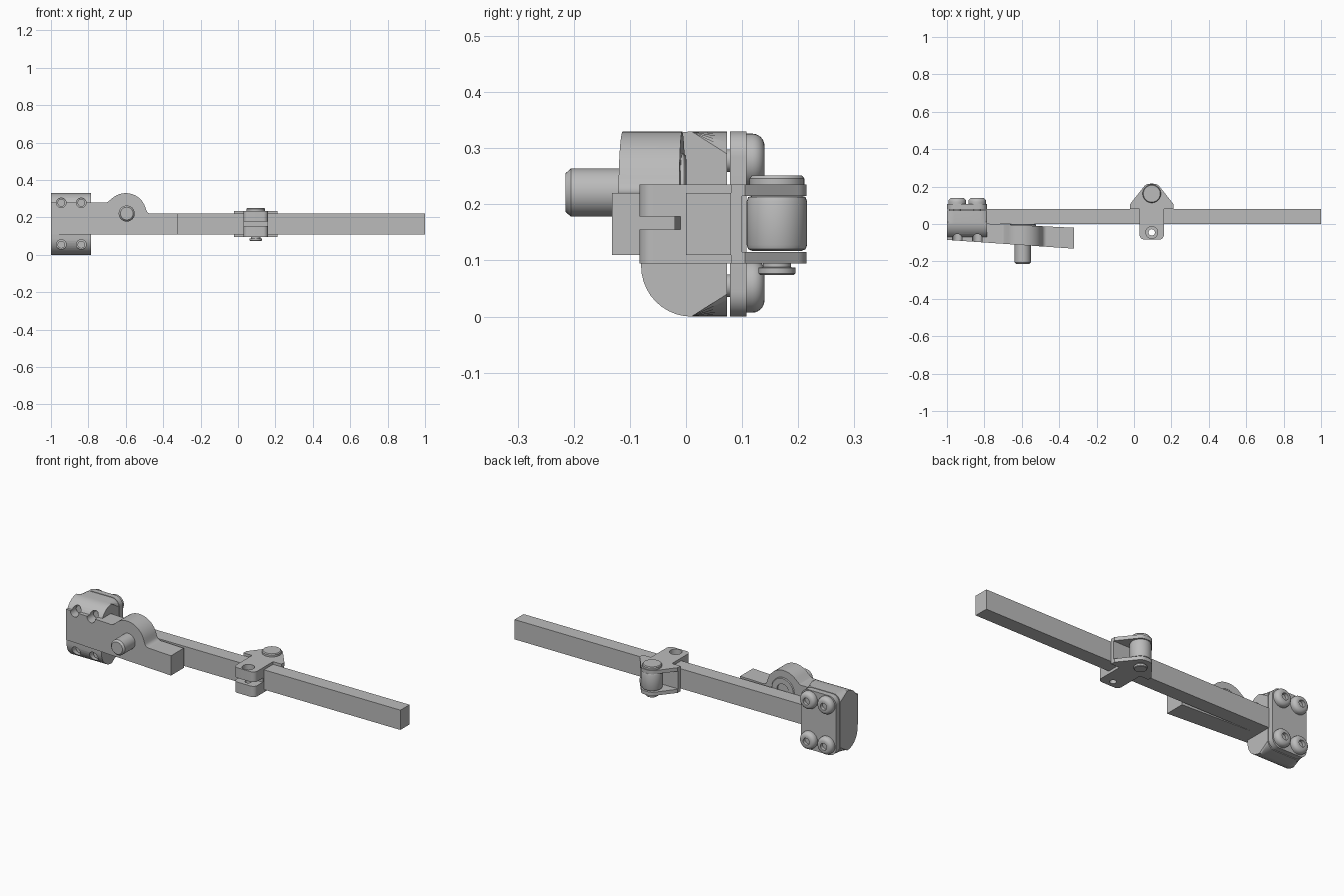
import bpy, bmesh
from math import sin, cos, pi, radians
from mathutils import Vector

old = bpy.data.objects.get("Cube")
if old:
    bpy.data.objects.remove(old, do_unlink=True)

grey = bpy.data.materials.new("plain grey metal")
grey.use_nodes = True
COLOUR = (0.5, 0.5, 0.5, 1)
grey.diffuse_color = COLOUR
grey.node_tree.nodes["Principled BSDF"].inputs["Base Color"].default_value = COLOUR

parts = []
# Maps (profile a, profile b, distance along axis) to x, y, z
PLACE = {"x": lambda a, b, d: (d, a, b),
         "y": lambda a, b, d: (a, d, b),
         "z": lambda a, b, d: (a, b, d)}


def finish(name, bm, part=True):
    bmesh.ops.recalc_face_normals(bm, faces=bm.faces)
    mesh = bpy.data.meshes.new(name)
    bm.to_mesh(mesh)
    bm.free()
    mesh.materials.append(grey)
    ob = bpy.data.objects.new(name, mesh)
    bpy.context.collection.objects.link(ob)
    if part:
        parts.append(ob)
    return ob


def fillet(corners, steps=8):
    """Outline from (a, b, radius) corners, each rounded by its radius."""
    out = []
    for i, (a, b, r) in enumerate(corners):
        p = Vector((a, b))
        if not r:
            out.append(p)
            continue
        u = (Vector(corners[i - 1][:2]) - p).normalized()
        v = (Vector(corners[(i + 1) % len(corners)][:2]) - p).normalized()
        half = u.angle(v) / 2
        centre = p + (u + v).normalized() * r / sin(half)
        reach = r * cos(half) / sin(half)
        start, end = p + u * reach - centre, p + v * reach - centre
        sweep = pi - 2 * half
        for k in range(steps + 1):
            t = k / steps
            out.append(centre + (start * sin((1 - t) * sweep) + end * sin(t * sweep)) / sin(sweep))
    return out


def rect(a0, a1, b0, b1, r=0):
    return fillet([(a0, b0, r), (a1, b0, r), (a1, b1, r), (a0, b1, r)])


def prism_mesh(outline, axis, lo, hi):
    bm = bmesh.new()
    rings = [[bm.verts.new(PLACE[axis](a, b, d)) for a, b in outline] for d in (lo, hi)]
    for ring in rings:
        bm.faces.new(ring)
    n = len(outline)
    for i in range(n):
        j = (i + 1) % n
        bm.faces.new((rings[0][i], rings[0][j], rings[1][j], rings[1][i]))
    return bm


def prism(name, outline, axis, lo, hi, part=True):
    return finish(name, prism_mesh(outline, axis, lo, hi), part)


def lathe(name, profile, axis, a, b, part=True, n=32):
    """Turn a (radius, distance) profile about an axis through (a, b)."""
    bm = bmesh.new()
    rings = [[bm.verts.new(PLACE[axis](a + r * cos(2 * pi * k / n), b + r * sin(2 * pi * k / n), d))
              for k in range(n)] for r, d in profile]
    for p, q in zip(rings, rings[1:]):
        for k in range(n):
            m = (k + 1) % n
            bm.faces.new((p[k], p[m], q[m], q[k]))
    bm.faces.new(rings[0])
    bm.faces.new(rings[-1])
    return finish(name, bm, part)


def cut(target, cutters):
    bpy.context.view_layer.objects.active = target
    for c in cutters:
        mod = target.modifiers.new("cut", "BOOLEAN")
        mod.operation, mod.solver, mod.object = "DIFFERENCE", "EXACT", c
        bpy.ops.object.modifier_apply(modifier=mod.name)


# Long square bar
prism("long_bar", rect(-0.99, 1, 0.0, 0.08), "z", 0.11, 0.22)

# Side arm with a round boss, thickened and angled slightly outwards
boss = [(-0.6 + 0.11 * cos(radians(t)), 0.22 + 0.11 * sin(radians(t)), 0) for t in range(15, 136, 6)]
arm_outline = fillet([(-1, 0.11, 0), (-0.32, 0.11, 0), (-0.32, 0.22, 0), (-0.483, 0.22, 0.025)]
                     + boss + [(-0.70, 0.28, 0.02), (-1, 0.28, 0)])
bm = prism_mesh(arm_outline, "y", 0, 1)
for v in bm.verts:
    along = v.co.x + 1
    v.co.y = 0.012 - 0.047 * along if v.co.y > 0.5 else -0.085 - 0.069 * along
arm = finish("side_arm", bm)

# Stud through the boss, with a socket head behind it
lathe("stud", [(0.034, -0.215), (0.043, -0.205), (0.043, -0.02)], "y", -0.595, 0.221)
lathe("stud_head", [(0.07, -0.03), (0.07, -0.004), (0.066, 0), (0.036, 0), (0.036, -0.018)],
      "y", -0.595, 0.221)

# Clamp block with rounded front and ends
block_outline = fillet([(-0.08, 0, 0.09), (0.073, 0, 0), (0.073, 0.33, 0), (-0.08, 0.33, 0.09)], 10)
bm = prism_mesh(block_outline, "x", -1, -0.785)
rim = [e for e in bm.edges
       if abs(e.verts[0].co.x - e.verts[1].co.x) < 1e-5
       and not all(v.co.y > 0.07 for v in e.verts)]
bmesh.ops.bevel(bm, geom=rim, offset=0.04, segments=6, profile=0.5, affect="EDGES")
block = finish("clamp_block", bm)
prism("clamp_cap", rect(-1, -0.785, 0.0, 0.33, 0.045), "y", 0.078, 0.108)

# Four clamp bolts in counterbored holes
holes = []
for x in (-0.945, -0.838):
    for z in (0.055, 0.278):
        holes.append(lathe("bolt_hole", [(0.026, -0.25), (0.026, -0.035)], "y", x, z, False))
        lathe("bolt_shaft", [(0.02, -0.045), (0.02, 0.1)], "y", x, z)
        dome = [(0.026 + 0.022 * cos(t * pi / 12), 0.118 + 0.022 * sin(t * pi / 12)) for t in range(7)]
        lathe("bolt_head", [(0.048, 0.106)] + dome + [(0.019, 0.14), (0.019, 0.122)], "y", x, z)
cut(block, holes)
cut(arm, holes)

# Sliding bracket: clamp lugs in front of the bar, web and fork behind it
MID = 0.095
lug = rect(MID - 0.065, MID + 0.065, -0.083, 0.09)
lug = fillet([(MID - 0.065, -0.083, 0.025), (MID + 0.065, -0.083, 0.025),
              (MID + 0.065, 0.09, 0), (MID - 0.065, 0.09, 0)])
bracket = prism("bracket_body", lug, "z", 0.095, 0.235)
slot = prism("slot_cutter", rect(-0.2, -0.01, 0.155, 0.178), "x", -0.1, 0.3, False)
bore = lathe("bore_cutter", [(0.017, 0), (0.017, 0.3)], "z", MID, -0.045, False)
sink = lathe("sink_cutter", [(0.032, 0.205), (0.032, 0.3)], "z", MID, -0.045, False)
cut(bracket, [slot, bore, sink])

prism("bracket_web", rect(MID - 0.117, MID + 0.117, 0.08, 0.1), "z", 0.095, 0.235)
ear = fillet([(MID - 0.117, 0.08, 0), (MID + 0.117, 0.08, 0), (MID + 0.117, 0.105, 0),
              (MID + 0.03, 0.215, 0.04), (MID - 0.03, 0.215, 0.04), (MID - 0.117, 0.105, 0)])
for name, z in (("lower_ear", 0.095), ("upper_ear", 0.215)):
    prism(name, ear, "z", z, z + 0.02)

# Roller and its pin
lathe("roller", [(0.044, 0.117), (0.051, 0.12), (0.054, 0.128), (0.054, 0.205),
                 (0.051, 0.213), (0.044, 0.215)], "z", MID, 0.162)
lathe("pin_head", [(0.049, 0.23), (0.049, 0.246), (0.045, 0.251)], "z", MID, 0.162)
lathe("pin_tail", [(0.03, 0.074), (0.033, 0.077), (0.033, 0.087), (0.025, 0.088),
                   (0.025, 0.1)], "z", MID, 0.162)

# Remove the cutters and shade smoothly with sharp edges
for c in holes + [slot, bore, sink]:
    bpy.data.objects.remove(c, do_unlink=True)
bpy.ops.object.select_all(action="DESELECT")
for ob in parts:
    ob.select_set(True)
bpy.context.view_layer.objects.active = parts[0]
bpy.ops.object.shade_smooth_by_angle(angle=radians(35))
